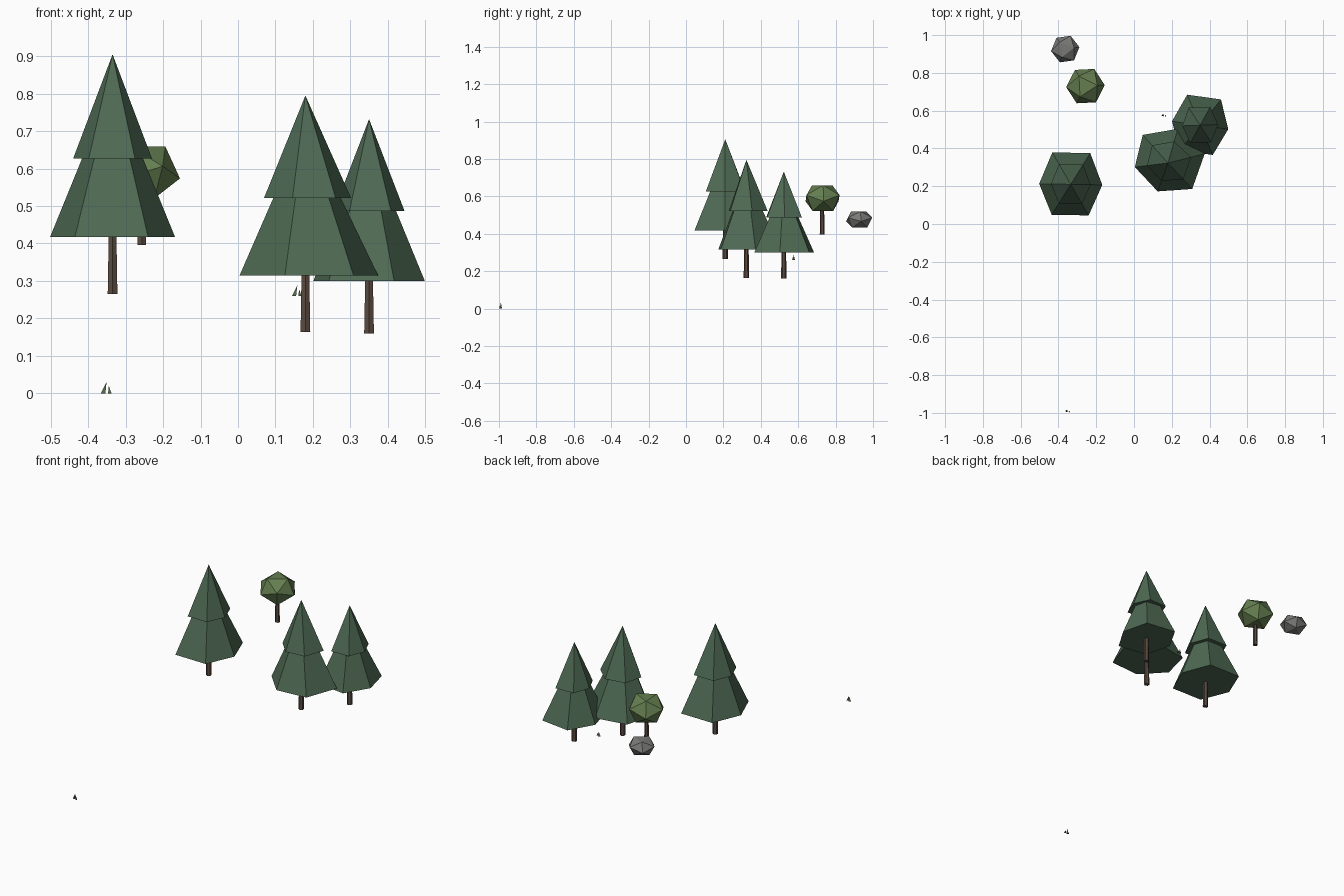
import bpy, bmesh
from math import radians, cos, sin, atan2, hypot
from mathutils import Matrix, Vector

cube = bpy.data.objects.get("Cube")
if cube:
    bpy.data.objects.remove(cube)


def material(name, rgb):
    mat = bpy.data.materials.new(name)
    mat.use_nodes = True
    mat.diffuse_color = (*rgb, 1)
    mat.node_tree.nodes["Principled BSDF"].inputs["Base Color"].default_value = (*rgb, 1)
    return mat


PINE = material("pine green", (0.075, 0.14, 0.085))
LEAF = material("leaf green", (0.13, 0.21, 0.08))
BARK = material("bark brown", (0.105, 0.07, 0.052))
STONE = material("stone grey", (0.19, 0.19, 0.185))
GRASS = material("grass green", (0.09, 0.15, 0.075))


def add_object(name, bm, mat, location):
    bmesh.ops.recalc_face_normals(bm, faces=bm.faces)
    mesh = bpy.data.meshes.new(name)
    bm.to_mesh(mesh)
    bm.free()
    mesh.materials.append(mat)
    obj = bpy.data.objects.new(name, mesh)
    obj.location = location
    bpy.context.collection.objects.link(obj)
    return obj


def pyramid(name, ring, height, mat, location, lean=(0, 0)):
    """Closed pyramid on a polygon given as (angle, radius) pairs."""
    bm = bmesh.new()
    base = [bm.verts.new((r * cos(radians(a)), r * sin(radians(a)), 0)) for a, r in ring]
    tip = bm.verts.new((lean[0], lean[1], height))
    bm.faces.new(base)
    for a, b in zip(base, base[1:] + base[:1]):
        bm.faces.new((a, b, tip))
    return add_object(name, bm, mat, location)


def trunk(name, x, y, bottom, top, r1, r2):
    bm = bmesh.new()
    bmesh.ops.create_cone(bm, cap_ends=True, segments=6, radius1=r1, radius2=r2, depth=top - bottom)
    add_object(name, bm, BARK, (x, y, (bottom + top) / 2))


def boulder(name, location, radius, half_height, spin, mat):
    """Flattened icosahedron resting on one of its faces."""
    bm = bmesh.new()
    bmesh.ops.create_icosphere(bm, subdivisions=1, radius=1)
    bm.faces.ensure_lookup_table()
    turn = bm.faces[0].normal.rotation_difference(Vector((0, 0, 1))).to_matrix()
    bmesh.ops.transform(bm, matrix=turn.to_4x4(), verts=bm.verts)
    corner = next(v.co for v in bm.verts if v.co.z < 0 and hypot(v.co.x, v.co.y) > 0.9)
    angle = radians(spin) - atan2(corner.y, corner.x)
    tall = max(v.co.z for v in bm.verts)
    fit = Matrix.Diagonal((radius, radius, half_height / tall, 1)) @ Matrix.Rotation(angle, 4, 'Z')
    bmesh.ops.transform(bm, matrix=fit, verts=bm.verts)
    add_object(name, bm, mat, location)


# Pines: two stacked six-sided skirts on a thin trunk
even = [(0, 0.167), (59, 0.195), (121, 0.195), (180, 0.167), (239, 0.19), (301, 0.19)]
uneven = [(14, 0.2), (74, 0.188), (132, 0.2), (187, 0.177), (250, 0.16), (313, 0.188)]
pines = [
    ("left", -0.335, 0.21, 0.265, 0.417, 0.627, 0.905, even, 1, -1, 0),
    ("middle", 0.18, 0.323, 0.163, 0.315, 0.521, 0.795, uneven, 1, 0, 0),
    ("right", 0.35, 0.523, 0.16, 0.3, 0.487, 0.732, even, 0.9, -8, 10),
]
for side, x, y, ground, low, mid, top, shape, size, spin, twist in pines:
    trunk(side + "_pine_trunk", x, y, ground, low + 0.05, 0.015, 0.011)
    lower = [(a + spin, r * size) for a, r in shape]
    upper = [(a + twist, r * 0.63) for a, r in lower]
    pyramid(side + "_pine_lower_skirt", lower, (top - low) * 0.84, PINE, (x, y, low))
    pyramid(side + "_pine_upper_skirt", upper, top - mid, PINE, (x, y, mid))

# Small round tree
trunk("round_tree_trunk", -0.257, 0.728, 0.396, 0.57, 0.013, 0.01)
boulder("round_tree_crown", (-0.257, 0.73, 0.59), 0.104, 0.069, 3, LEAF)

# Rock
boulder("rock", (-0.364, 0.926, 0.476), 0.077, 0.043, 8, STONE)

# Grass tufts: pairs of tiny leaning blades
for place, x, y, z, s in (("front", -0.352, -0.992, 0, 1), ("back", 0.157, 0.574, 0.26, 0.9)):
    for i, (dx, dy, r, h) in enumerate(((-0.006, 0.002, 0.008, 0.031), (0.011, -0.002, 0.006, 0.02))):
        ring = [(a, r * s) for a in (60, 180, 300)]
        lean = (0.007 if dx < 0 else -0.004, 0)
        pyramid(f"{place}_grass_blade_{i + 1}", ring, h * s, GRASS, (x + dx * s, y + dy, z), lean)
